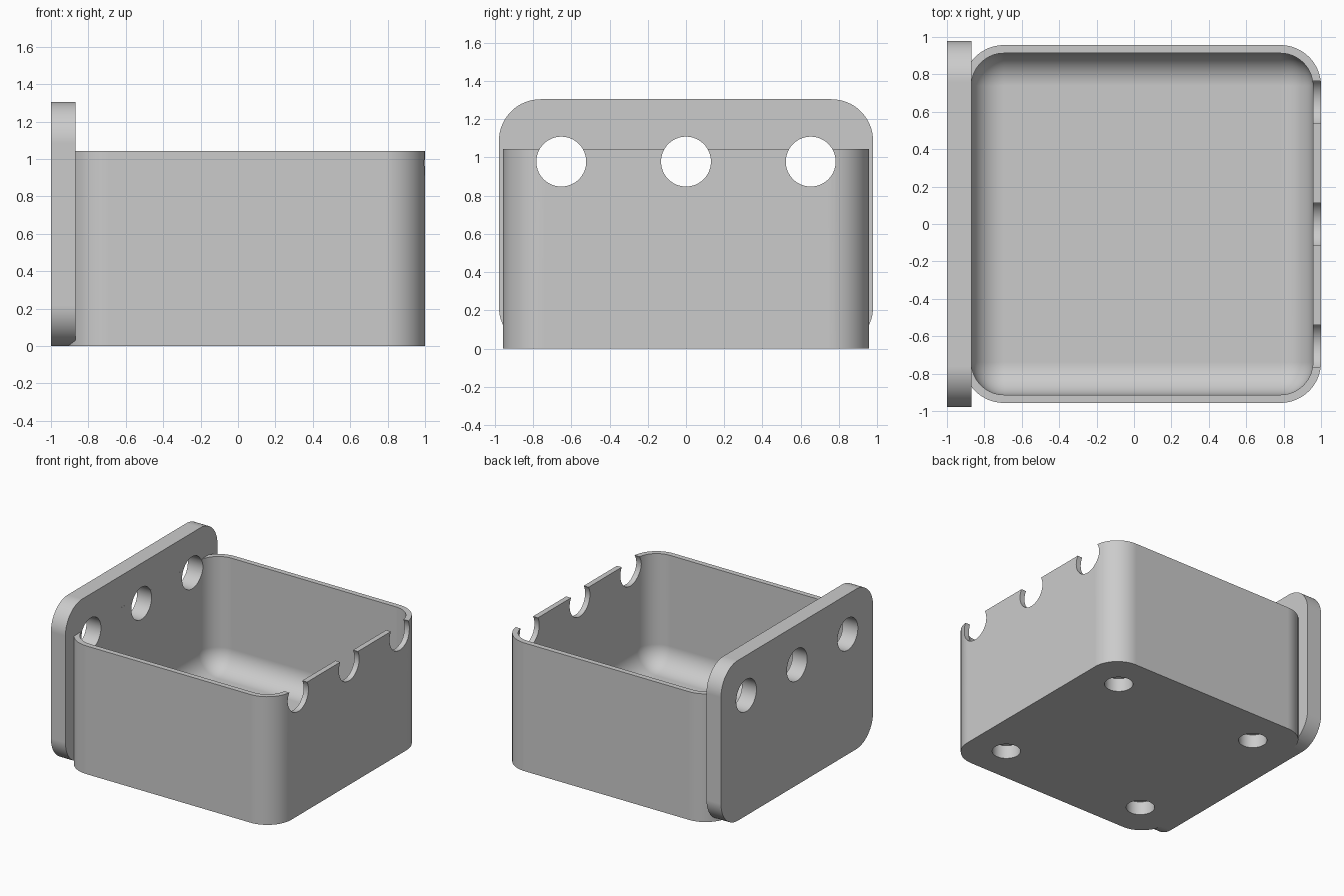
import bpy, bmesh, math
from mathutils import Matrix

if "Cube" in bpy.data.objects:
    bpy.data.objects.remove(bpy.data.objects["Cube"])

U = 2 / 46  # design unit: overall length is 46 units


def new_object(name, bm):
    bmesh.ops.recalc_face_normals(bm, faces=bm.faces)
    mesh = bpy.data.meshes.new(name)
    bm.to_mesh(mesh)
    bm.free()
    obj = bpy.data.objects.new(name, mesh)
    bpy.context.collection.objects.link(obj)
    return obj


def rounded_block(name, x, y, z, radius, pick, segments=16):
    """Box between the given limits, rounding the edges chosen by pick(edge)."""
    bm = bmesh.new()
    bmesh.ops.create_cube(bm, size=1)
    for v in bm.verts:
        v.co = [lim[0] if c < 0 else lim[1] for c, lim in zip(v.co, (x, y, z))]
    edges = [e for e in bm.edges if pick(e)]
    bmesh.ops.bevel(bm, geom=edges, offset=radius, offset_type='OFFSET',
                    segments=segments, profile=0.5, affect='EDGES')
    return new_object(name, bm)


def along(edge, axis):
    return abs((edge.verts[0].co - edge.verts[1].co).normalized()[axis]) > 0.9


def cylinders(name, radius, depth, matrices):
    bm = bmesh.new()
    for m in matrices:
        bmesh.ops.create_cone(bm, cap_ends=True, segments=64, radius1=radius,
                              radius2=radius, depth=depth, matrix=m)
    return new_object(name, bm)


def boolean(obj, other, operation):
    mod = obj.modifiers.new(operation.lower(), 'BOOLEAN')
    mod.operation = operation
    mod.solver = 'EXACT'
    mod.object = other
    bpy.context.view_layer.objects.active = obj
    bpy.ops.object.modifier_apply(modifier=mod.name)
    bpy.data.objects.remove(other, do_unlink=True)


SPACING = 15 * U
CENTRE_X = 1 * U
FLOOR = 3 * U
POCKET = 2.5 * U

# Open box body with rounded vertical corners
box = rounded_block("box_with_back_plate", (-21 * U, 1.0), (-22 * U, 22 * U),
                    (0, 24 * U), 5 * U, lambda e: along(e, 2))

# Taller mounting plate with rounded corners
plate = rounded_block("plate", (-1.0, -20 * U), (-22.5 * U, 22.5 * U),
                      (0, 30 * U), 5 * U, lambda e: along(e, 0))
boolean(box, plate, 'UNION')

# Cavity with filleted floor and corners
cavity = rounded_block("cavity", (-20 * U + 0.0001, 22 * U), (-21 * U, 21 * U),
                       (FLOOR, 1.6), 4 * U,
                       lambda e: along(e, 2) or all(v.co.z < 1 for v in e.verts))
boolean(box, cavity, 'DIFFERENCE')

# Three round holes through the plate, notching the opposite wall
turn = Matrix.Rotation(math.pi / 2, 4, 'Y')
holes = cylinders("side_holes", 3 * U, 3,
                  [Matrix.Translation((0, i * SPACING, 22.5 * U)) @ turn
                   for i in (-1, 0, 1)])
boolean(box, holes, 'DIFFERENCE')

# Four blind pockets under the floor
pockets = cylinders("floor_pockets", 0.106, 2 * POCKET,
                    [Matrix.Translation((CENTRE_X + i * SPACING, j * SPACING, 0))
                     for i in (-1, 1) for j in (-1, 1)])
boolean(box, pockets, 'DIFFERENCE')

# Plain grey finish
grey = bpy.data.materials.new("light_grey")
grey.diffuse_color = (0.6, 0.6, 0.6, 1)
grey.use_nodes = True
grey.node_tree.nodes["Principled BSDF"].inputs["Base Color"].default_value = grey.diffuse_color
box.data.materials.clear()
box.data.materials.append(grey)
for p in box.data.polygons:
    p.material_index = 0

# Smooth curves with clean flat faces
bpy.ops.object.select_all(action='DESELECT')
box.select_set(True)
bpy.context.view_layer.objects.active = box
bpy.ops.object.shade_smooth_by_angle(angle=math.radians(30))
weighted = box.modifiers.new("weighted_normals", 'WEIGHTED_NORMAL')
weighted.keep_sharp = True
